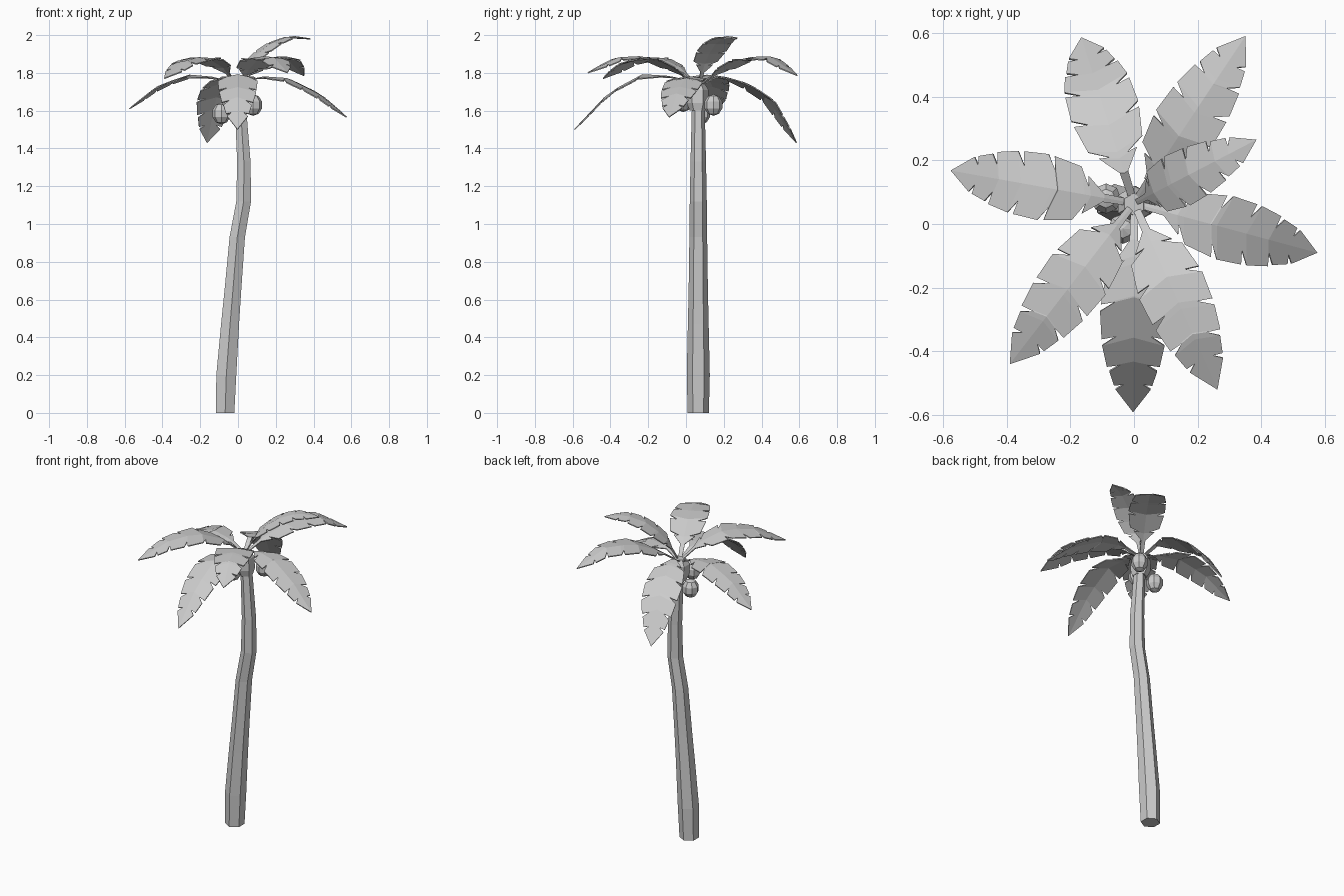
import bpy, bmesh
from math import sin, cos, pi
from mathutils import Vector

if "Cube" in bpy.data.objects:
    bpy.data.objects.remove(bpy.data.objects["Cube"])


def make_object(name, bm):
    mesh = bpy.data.meshes.new(name)
    bm.normal_update()
    bm.to_mesh(mesh)
    bm.free()
    ob = bpy.data.objects.new(name, mesh)
    bpy.context.collection.objects.link(ob)
    return ob


def hex_column(name, rings, cy):
    """Six-sided column through rings of (centre x, z, radius)."""
    bm = bmesh.new()
    loops = []
    for cx, z, r in rings:
        loops.append([bm.verts.new((cx + r * sin(i * pi / 3), cy - r * cos(i * pi / 3), z))
                      for i in range(6)])
    for a, b in zip(loops, loops[1:]):
        for i in range(6):
            j = (i + 1) % 6
            bm.faces.new((a[i], a[j], b[j], b[i]))
    bm.faces.new(loops[0][::-1])
    bm.faces.new(loops[-1])
    return make_object(name, bm)


# Curved trunk and the knob the fronds grow from
hex_column("trunk", [(-.068, 0, .056), (-.062, .2, .061), (-.042, .47, .055),
                     (-.027, .65, .051), (-.004, .93, .047), (.03, 1.12, .045),
                     (.031, 1.33, .041), (.013, 1.62, .034)], .065)
hex_column("crown_knob", [(.01, 1.6, .042), (.005, 1.64, .058),
                          (0, 1.71, .058), (0, 1.745, .035)], .062)

# Coconuts
for i, loc in enumerate([(-.088, .08, 1.585), (.08, .145, 1.63), (-.035, -.015, 1.65)]):
    bm = bmesh.new()
    bmesh.ops.create_uvsphere(bm, u_segments=8, v_segments=5, radius=.05)
    bmesh.ops.scale(bm, vec=(1, 1, 1.15), verts=bm.verts)
    bmesh.ops.translate(bm, vec=loc, verts=bm.verts)
    make_object(f"coconut_{i + 1}", bm)

# Half outline of a frond: (fraction along rib, half width), with narrow slits
OUTLINE = [(0, .1), (.16, .13), (.23, .6), (.235, .28), (.26, .85), (.39, 1.02),
           (.395, .58), (.42, 1.05), (.55, 1), (.555, .55), (.58, .98), (.7, .83),
           (.705, .42), (.73, .75), (.82, .6), (.825, .3), (.845, .55), (1, 0)]
BASE = Vector((0, .065, 1.725))


def along(path, t):
    """Point at arc-length fraction t of a polyline."""
    lengths = [(b - a).length for a, b in zip(path, path[1:])]
    d = t * sum(lengths)
    for i, seg in enumerate(lengths):
        if d <= seg or i == len(lengths) - 1:
            return path[i].lerp(path[i + 1], d / seg)
        d -= seg


def frond(name, tip, heights, width):
    end = Vector((*tip, BASE.z))
    path = [BASE]
    for s, z in zip((.2, .45, .72, 1), heights):
        p = BASE.lerp(end, s)
        p.z = z
        path.append(p)
    total = sum((b - a).length for a, b in zip(path, path[1:]))
    side = (end - BASE).normalized().cross(Vector((0, 0, 1)))
    bm = bmesh.new()
    rows = []
    for t, w in OUTLINE:
        w *= width
        rib = along(path, t)
        edge = along(path, min(1, t + .3 * w / total))
        if w == 0:
            v = bm.verts.new(rib)
            rows.append((v, v, v))
        else:
            drop = Vector((0, 0, -.1 * w))
            rows.append((bm.verts.new(edge - side * w + drop), bm.verts.new(rib),
                         bm.verts.new(edge + side * w + drop)))
    for (l0, m0, r0), (l1, m1, r1) in zip(rows, rows[1:]):
        for quad in ((m0, m1, l1, l0), (m0, r0, r1, m1)):
            bm.faces.new(list(dict.fromkeys(quad)))
    bmesh.ops.recalc_face_normals(bm, faces=bm.faces)
    ob = make_object(name, bm)
    mod = ob.modifiers.new("thickness", 'SOLIDIFY')
    mod.thickness = .006
    mod.offset = 0


# Fronds: tip (x, y), heights along the rib, half width
frond("frond_right", (.575, -.09), (1.78, 1.77, 1.695, 1.565), .098)
frond("frond_back_right", (.35, .59), (1.81, 1.88, 1.885, 1.785), .1)
frond("frond_top", (.385, .265), (1.875, 1.955, 1.995, 1.98), .083)
frond("frond_back_left", (-.165, .585), (1.785, 1.755, 1.66, 1.43), .105)
frond("frond_left", (-.575, .168), (1.775, 1.788, 1.735, 1.61), .1)
frond("frond_front_left", (-.39, -.44), (1.83, 1.89, 1.86, 1.77), .1)
frond("frond_front", (-.003, -.59), (1.78, 1.79, 1.695, 1.5), .1)
frond("frond_front_right", (.262, -.52), (1.815, 1.888, 1.88, 1.8), .103)
